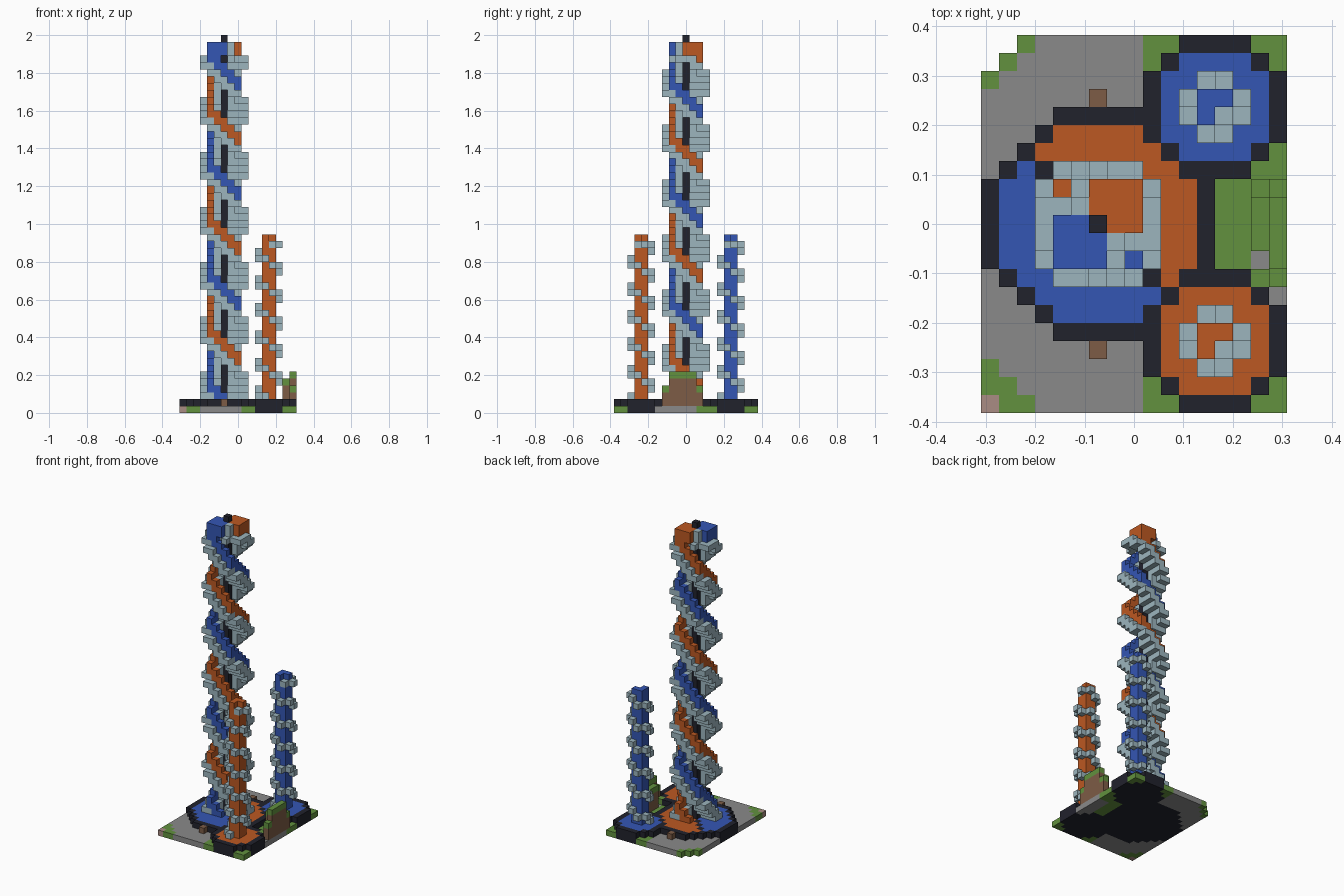
import bpy, bmesh

V = 2 / 55  # edge of one block

cube = bpy.data.objects.get("Cube")
if cube:
    bpy.data.objects.remove(cube, do_unlink=True)


# Materials
def material(name, rgb):
    lin = [((c / 255 + 0.055) / 1.055) ** 2.4 for c in rgb] + [1]
    m = bpy.data.materials.new(name)
    m.use_nodes = True
    m.diffuse_color = lin
    m.node_tree.nodes["Principled BSDF"].inputs["Base Color"].default_value = lin
    return m


MATS = {
    "pale": material("pale blue stone", (156, 181, 190)),
    "blue": material("blue", (52, 86, 180)),
    "orange": material("orange", (188, 88, 34)),
    "black": material("black stone", (33, 34, 44)),
    "gray": material("gray stone", (138, 138, 138)),
    "green": material("grass green", (98, 145, 62)),
    "brown": material("earth brown", (125, 92, 70)),
    "pink": material("dusty pink", (170, 140, 132)),
}
AXES = [(1, 0, 0), (-1, 0, 0), (0, 1, 0), (0, -1, 0), (0, 0, 1), (0, 0, -1)]


# Turn a set of blocks {(i, j, k): colour} into a mesh of its outer faces
def build(name, cells):
    used = sorted(set(cells.values()))
    bm = bmesh.new()
    for (i, j, k), colour in cells.items():
        centre = ((i - 8) * V, (j - 10) * V, (k + 0.5) * V)
        for d in AXES:
            if (i + d[0], j + d[1], k + d[2]) in cells:
                continue
            a = [n for n in range(3) if d[n] == 0]
            corners = []
            for u, w in ((-1, -1), (1, -1), (1, 1), (-1, 1)):
                p = [centre[n] + d[n] * V / 2 for n in range(3)]
                p[a[0]] += u * V / 2
                p[a[1]] += w * V / 2
                corners.append(bm.verts.new(p))
            # keep the winding outward
            if sum(d) * (-1 if d[1] else 1) < 0:
                corners.reverse()
            bm.faces.new(corners).material_index = used.index(colour)
    bmesh.ops.remove_doubles(bm, verts=bm.verts, dist=V / 50)
    mesh = bpy.data.meshes.new(name)
    bm.to_mesh(mesh)
    bm.free()
    for colour in used:
        mesh.materials.append(MATS[colour])
    bpy.context.collection.objects.link(bpy.data.objects.new(name, mesh))


# Pools: stepped discs with a black rim
def main_pool(i, j):
    x, y = i - 6, j - 10
    if abs(x) > 6 or abs(y) > 6 or abs(x) + abs(y) > 8:
        return None
    if max(abs(x), abs(y)) == 6 or abs(x) + abs(y) == 8 or x + y == 0:
        return "black"
    return "orange" if x + y > 0 else "blue"


def small_pool(i, j, cy, colour):
    x, y = abs(i - 12.5), abs(j - cy)
    if x > 4 or y > 4 or x + y > 5:
        return None
    return "black" if max(x, y) > 3 or x + y == 5 else colour


def pool(i, j):
    found = [main_pool(i, j), small_pool(i, j, 16.5, "blue"), small_pool(i, j, 3.5, "orange")]
    found = [f for f in found if f]
    if not found:
        return None
    return "black" if "black" in found else found[0]


# Ground colours outside the pools
def ground_colour(i, j):
    if (i, j) == (0, 0):
        return "pink"
    if i >= 15 and 6 <= j <= 11 or (i, j) == (16, 6):
        return "gray"
    if i >= 9 or i + j <= 2 or i - j <= -18:
        return "green"
    return "gray"


ground, pools = {}, {}
for i in range(17):
    for j in range(21):
        if j - i > 18:
            continue
        surface = pool(i, j)
        if surface:
            ground[i, j, 0] = "black"
            pools[i, j, 1] = surface
        else:
            ground[i, j, 0] = ground_colour(i, j)
build("ground", ground)
build("pools", pools)
build("front_step", {(6, 3, 1): "brown"})
build("back_step", {(6, 17, 1): "brown"})

# Grassy mound at the left edge
mound = {}
for i in (15, 16):
    for j in range(7, 13):
        top = 5 if 8 <= j <= 11 else 3
        if i == 15:
            top = 0 if j == 8 else (4 if 9 <= j <= 11 else 1)
        for k in range(1, top + 1):
            mound[i, j, k] = "green" if k == top else "brown"
build("mound", mound)

# Square ring of 16 positions, clockwise from the front left corner
RING = []
x, y = 2, -2
for dx, dy in ((-1, 0), (0, 1), (1, 0), (0, -1)):
    for n in range(4):
        RING.append((x, y))
        x, y = x + dx, y + dy
SIDES = [(0, -1), (-1, 0), (0, 1), (1, 0)]


def sign(n):
    return (n > 0) - (n < 0)


# Main tower: two coloured strands climbing over pale radial treads
treads = {}
strands = {"blue": {}, "orange": {}}
for k in range(2, 52):
    for colour, shift in (("blue", 0), ("orange", 8)):
        s = (k - 46 + shift) % 16
        ox, oy = SIDES[s // 4]
        for t in (s, s + 1):
            x, y = RING[t % 16]
            for px, py in ((x, y), (x + ox, y + oy), (sign(x), sign(y))):
                treads[6 + px, 10 + py, k] = "pale"
        for t in (s - 1, s - 2):
            x, y = RING[t % 16]
            strands[colour][6 + x, 10 + y, k] = colour

# Caps and last treads, point symmetric about the column
for f, colour in ((1, "blue"), (-1, "orange")):
    for a in range(3):
        for b in range(3):
            if a or b:
                for k in (52, 53):
                    strands[colour][6 - f * a, 10 - f * b, k] = colour
    for x, y in ((1, -1), (1, -2), (2, -1), (3, -1)):
        treads[6 + f * x, 10 + f * y, 51] = "pale"
    for k in (52, 53):
        treads[6 + f, 10 - f, k] = "pale"
for colour, cells in strands.items():
    build(colour + "_strand", {c: m for c, m in cells.items() if c not in treads})
build("tower_treads", treads)
build("tower_column", {(6, 10, k): "black" for k in range(2, 55)})

# Small towers: coloured core with a pale winding stair
QUARTERS = [(1, 1), (1, -1), (-1, -1), (-1, 1)]
for colour, cy in (("blue", 16), ("orange", 3)):
    core, stair = {}, {}
    for k in range(2, 26):
        for n, (qx, qy) in enumerate(QUARTERS):
            i, j = 12 + (qx > 0), cy + (qy > 0)
            if k == 25 and n == 1:
                continue
            if k < 25 and n == k % 4:
                stair[i, j, k] = stair[i + qx, j, k] = stair[i, j + qy, k] = "pale"
            elif k == 24 and n == 1:
                stair[i, j, k] = "pale"
            else:
                core[i, j, k] = colour
    build(colour + "_tower_core", core)
    build(colour + "_tower_stair", stair)
